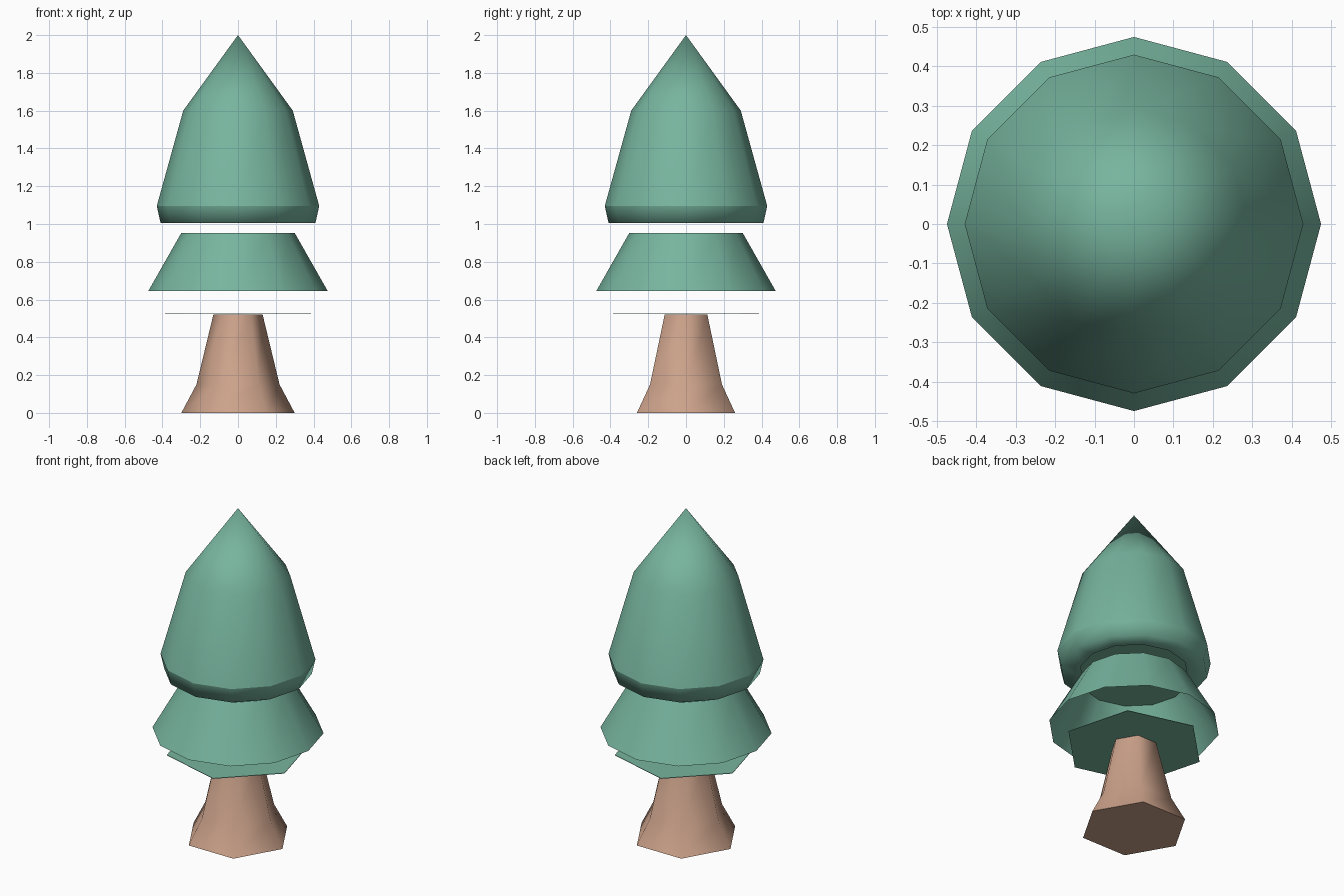
import bpy, bmesh, math

cube = bpy.data.objects.get("Cube")
if cube:
    bpy.data.objects.remove(cube, do_unlink=True)


def material(name, rgb):
    mat = bpy.data.materials.new(name)
    mat.use_nodes = True
    color = (*rgb, 1.0)
    mat.diffuse_color = color
    mat.node_tree.nodes["Principled BSDF"].inputs["Base Color"].default_value = color
    return mat


def lathe(name, profile, sides, mat, turn=0, bottom=False, top=False, sharp=59.5):
    """Stack of polygon rings from (radius, height) pairs, listed bottom to top."""
    bm = bmesh.new()
    rings = []
    for radius, z in profile:
        if radius == 0:
            rings.append([bm.verts.new((0, 0, z))] * sides)
            continue
        angles = [math.radians(turn) + math.tau * i / sides for i in range(sides)]
        rings.append([bm.verts.new((radius * math.cos(a), radius * math.sin(a), z))
                      for a in angles])
    for low, high in zip(rings, rings[1:]):
        for i in range(sides):
            j = (i + 1) % sides
            corners = [low[i], low[j], high[j], high[i]]
            bm.faces.new(list(dict.fromkeys(corners)))
    if bottom:
        bm.faces.new(rings[0][::-1])
    if top:
        bm.faces.new(rings[-1])
    mesh = bpy.data.meshes.new(name)
    bm.to_mesh(mesh)
    bm.free()
    mesh.materials.append(mat)
    obj = bpy.data.objects.new(name, mesh)
    bpy.context.collection.objects.link(obj)
    bpy.ops.object.select_all(action="DESELECT")
    obj.select_set(True)
    bpy.context.view_layer.objects.active = obj
    bpy.ops.object.shade_smooth_by_angle(angle=math.radians(sharp))
    return obj


green = material("foliage_green", (0.185, 0.46, 0.345))
bark = material("bark_brown", (0.60, 0.36, 0.255))

# Six-sided trunk with a flared foot
lathe("trunk", [(0.30, 0), (0.22, 0.15), (0.13, 0.522)], 6, bark, bottom=True, top=True)

# Flat leaf plate resting on the trunk
lathe("leaf_plate", [(0.40, 0.523), (0.40, 0.526)], 6, green, turn=45,
      bottom=True, top=True)

# Open-bottomed skirt of leaves
lathe("lower_skirt", [(0.475, 0.645), (0.30, 0.953)], 12, green, top=True)

# Turned-in rim under the crown, softly shaded, with a hole in the middle
lathe("crown_rim", [(0.30, 1.005), (0.41, 1.005), (0.43, 1.095)], 12, green, sharp=180)

# Pointed crown
lathe("crown", [(0.43, 1.095), (0.29, 1.6), (0, 2.0)], 12, green, bottom=True)
